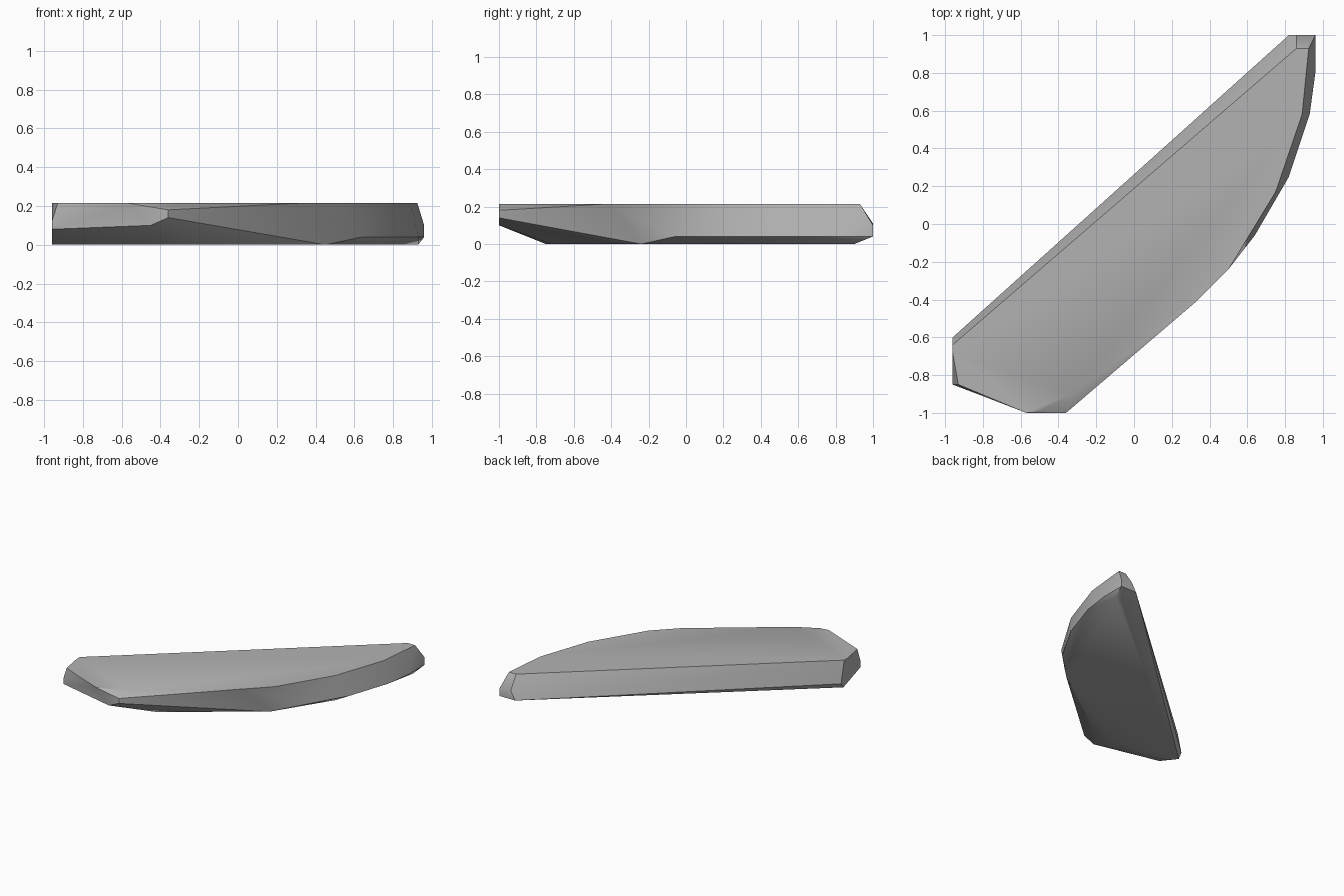
import bpy, bmesh, math

cube = bpy.data.objects.get("Cube")
if cube:
    bpy.data.objects.remove(cube, do_unlink=True)

# Plain stone material
stone = bpy.data.materials.new("stone_grey")
stone.use_nodes = True
grey = (0.45, 0.45, 0.45, 1)
stone.diffuse_color = grey
stone.node_tree.nodes["Principled BSDF"].inputs["Base Color"].default_value = grey

# Flat top outline
top = [(.86, .93), (.925, .93), (.89, .58), (.75, .17), (.5, -.24), (.33, -.41),
       (-.33, -.9), (-.5, -.99), (-.57, -1), (-.93, -.85), (-.96, -.68), (-.96, -.64)]
# Low, widest outline along the straight back and the curved edge
rim = [(-.96, -.6), (.82, 1), (.96, 1), (.96, .8), (.93, .58), (.82, .25), (.64, -.06)]
# Inset underside outline
base = [(.85, .9), (.93, .9), (.89, .8), (.73, .2), (.45, -.24),
        (-.23, -.72), (-.42, -.75), (-.9, -.7), (-.96, -.63)]
# Chipped front end and back tip
chips = [(-.36, -1, .18), (-.36, -1, .14), (-.45, -1, .1), (-.96, -.85, .08),
         (-.96, -.85, .12), (.96, 1, .1), (.86, 1, .11)]

points = [(x, y, .215) for x, y in top]
points += [(x, y, .04) for x, y in rim]
points += [(x, y, 0) for x, y in base]
points += chips

# Slab: hull around the outlines, flat areas merged
bm = bmesh.new()
for p in points:
    bm.verts.new(p)
bmesh.ops.convex_hull(bm, input=bm.verts)
loose = [v for v in bm.verts if not v.link_faces]
bmesh.ops.delete(bm, geom=loose, context='VERTS')
bmesh.ops.dissolve_limit(bm, angle_limit=math.radians(1), verts=bm.verts, edges=bm.edges)
bmesh.ops.recalc_face_normals(bm, faces=bm.faces)
mesh = bpy.data.meshes.new("stone_slab")
bm.to_mesh(mesh)
bm.free()
mesh.materials.append(stone)
slab = bpy.data.objects.new("stone_slab", mesh)
bpy.context.collection.objects.link(slab)

# Smooth the curved side, keep the sharp rims
bpy.ops.object.select_all(action='DESELECT')
slab.select_set(True)
bpy.context.view_layer.objects.active = slab
bpy.ops.object.shade_smooth_by_angle(angle=math.radians(35))
